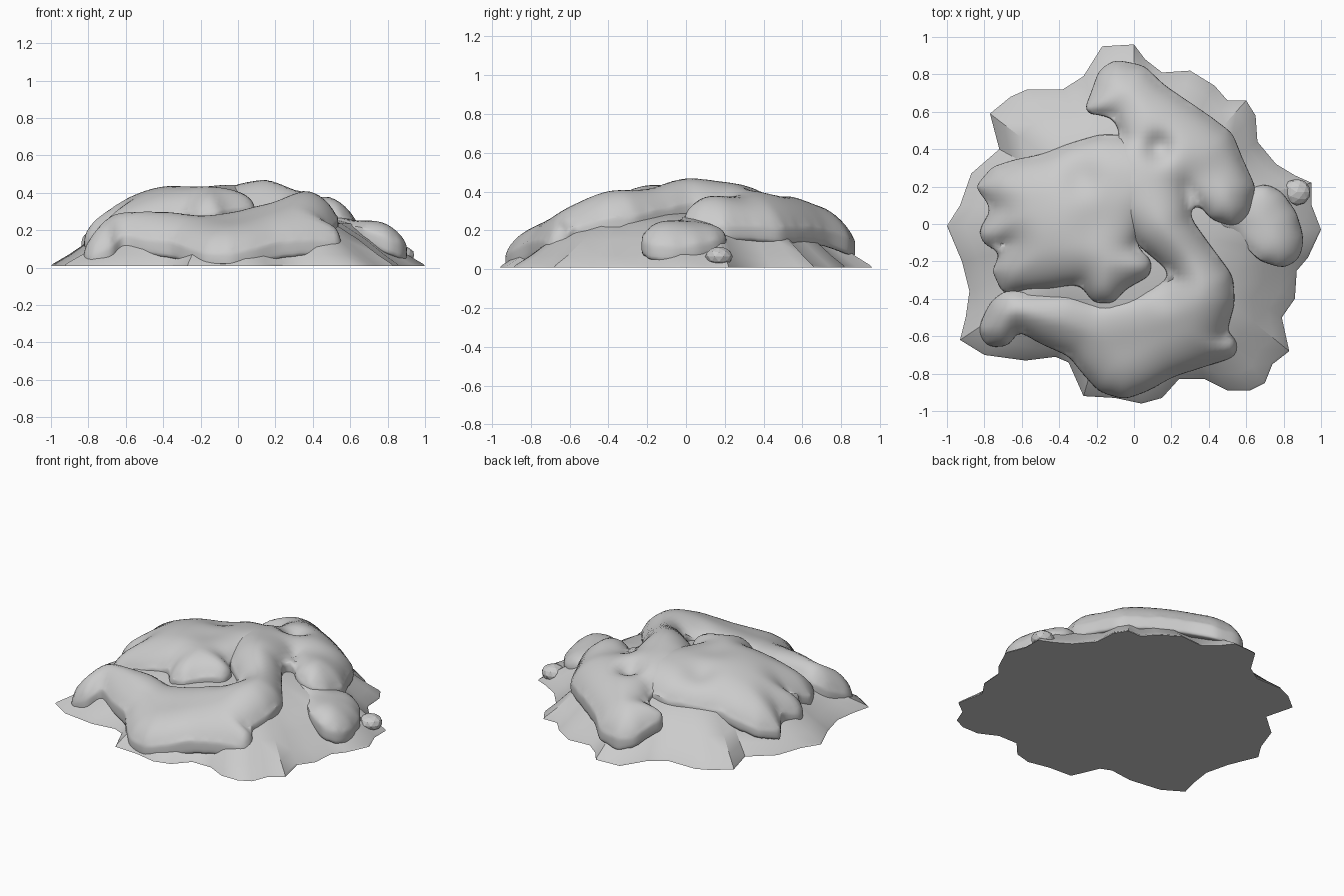
import bpy, bmesh, math
from mathutils import Vector
from mathutils.geometry import intersect_point_line

if "Cube" in bpy.data.objects:
    bpy.data.objects.remove(bpy.data.objects["Cube"])


def finish(name, bm):
    bmesh.ops.recalc_face_normals(bm, faces=bm.faces)
    me = bpy.data.meshes.new(name)
    bm.to_mesh(me)
    bm.free()
    ob = bpy.data.objects.new(name, me)
    bpy.context.collection.objects.link(ob)
    return ob


def smooth_by_angle(ob, angle=35):
    bpy.ops.object.select_all(action='DESELECT')
    ob.select_set(True)
    bpy.context.view_layer.objects.active = ob
    bpy.ops.object.shade_smooth_by_angle(angle=math.radians(angle))


# bumps and dents of the topping: x, y, radius, height
BUMPS = [(-.42, 0, .25, .03), (-.2, .0, .14, -.025), (.42, -.42, .2, .04),
         (.13, .41, .07, -.08), (-.28, .25, .1, -.04), (.42, .27, .1, -.02),
         (.2, 0, .15, .025), (.17, -.38, .08, -.02)]


def dome(x, y, extra=()):
    z = 0.46 - 0.27 * (x * x + y * y)
    for cx, cy, r, h in BUMPS + list(extra):
        z += h * math.exp(-((x - cx) ** 2 + (y - cy) ** 2) / r ** 2)
    return z


def edge_distance(p, pts):
    best = 9
    for i, b in enumerate(pts):
        q, t = intersect_point_line(p, pts[i - 1], b)
        q = pts[i - 1].lerp(b, min(1, max(0, t)))
        best = min(best, (p.xy - q.xy).length)
    return best


def fold(name, outline, thick, drop=0.0, extra=(), width=0.2, round_off=0.13):
    # flat slab, remeshed, pillowed towards its outline and draped over the dome
    pts = [Vector((x, y, 0)) for x, y in outline]
    bm = bmesh.new()
    vs = []
    for i, p in enumerate(pts):
        t = (pts[(i + 1) % len(pts)] - pts[i - 1]).normalized()
        q = p + Vector((-t.y, t.x, 0)) * 0.01      # outlines run clockwise
        vs.append(bm.verts.new((q.x, q.y, -thick)))
    face = bm.faces.new(vs)
    ext = bmesh.ops.extrude_face_region(bm, geom=[face])
    top = [v for v in ext["geom"] if isinstance(v, bmesh.types.BMVert)]
    bmesh.ops.translate(bm, vec=(0, 0, thick), verts=top)
    bmesh.ops.triangulate(bm, faces=bm.faces)
    ob = finish(name, bm)
    m = ob.modifiers.new("Remesh", 'REMESH')
    m.mode = 'VOXEL'
    m.voxel_size = 0.028
    s = ob.modifiers.new("Smooth", 'SMOOTH')
    s.factor = 0.5
    s.iterations = 8
    bpy.ops.object.select_all(action='DESELECT')
    bpy.context.view_layer.objects.active = ob
    ob.select_set(True)
    bpy.ops.object.convert(target='MESH')
    for v in ob.data.vertices:
        c = v.co
        k = 0.97 * (1 - min(1, edge_distance(Vector((c.x, c.y, 0)), pts) / width))
        level = min(1, max(0, 1 + c.z / thick))
        pillow = round_off * (1 - math.sqrt(1 - k * k)) * level
        c.z = max(0.02, c.z + dome(c.x, c.y, extra) - drop - pillow)
    # soften the pillowed edge
    s = ob.modifiers.new("Soften", 'SMOOTH')
    s.factor = 0.5
    s.iterations = 3
    smooth_by_angle(ob, 75)


# spread base with a ragged rim and a flat underside
rim = [(-.17, .95), (0, .96), (.06, .88), (.15, .81), (.30, .82), (.43, .74),
       (.50, .66), (.60, .66), (.65, .58), (.66, .44), (.76, .32), (.86, .26),
       (.95, .22), (.95, .1), (1, -.03), (.93, -.18), (.87, -.25), (.86, -.4),
       (.79, -.5), (.83, -.68), (.74, -.75), (.70, -.85), (.62, -.89), (.50, -.89),
       (.38, -.83), (.24, -.83), (.15, -.93), (.04, -.96), (-.1, -.93), (-.27, -.92),
       (-.35, -.74), (-.42, -.71), (-.58, -.73), (-.8, -.70), (-.93, -.62), (-.9, -.5),
       (-.88, -.36), (-.92, -.2), (-1, -.01), (-.93, .1), (-.87, .27), (-.72, .40),
       (-.77, .59), (-.66, .68), (-.57, .72), (-.38, .72), (-.27, .79)]
bm = bmesh.new()
rings = []
for f, z in [(1, .008), (.99, .02), (.91, .07), (.8, .15), (.65, .235), (.45, .28), (.2, .3)]:
    ring = []
    for x, y in rim:
        r = math.hypot(x, y)
        k = f * (r * f + 0.92 * (1 - f)) / r      # inner rings become round
        ring.append(bm.verts.new((x * k, y * k, z)))
    rings.append(ring)
n = len(rim)
for a, b in zip(rings, rings[1:]):
    for i in range(n):
        j = (i + 1) % n
        bm.faces.new((a[i], a[j], b[j], b[i]))
bm.faces.new(rings[0])
bm.faces.new(rings[-1])
smooth_by_angle(finish("spread_base", bm))

# long winding fold: back tip, right arm, centre ridge and front roll
fold("winding_fold", [
    (-.1, .87), (.05, .84), (.15, .74), (.4, .57), (.52, .48), (.57, .35), (.64, .2),
    (.61, .06), (.54, -.01), (.42, .03), (.28, .2), (.3, .02), (.4, -.12), (.52, -.28),
    (.53, -.42), (.48, -.6), (.55, -.62), (.55, -.7), (.45, -.73), (.2, -.81), (.08, -.88),
    (-.05, -.93), (-.18, -.89), (-.28, -.78), (-.34, -.7), (-.5, -.63), (-.62, -.56),
    (-.68, -.65), (-.78, -.65), (-.83, -.57), (-.76, -.42), (-.68, -.36), (-.55, -.38),
    (-.35, -.39), (-.2, -.43), (0, -.39), (.22, -.29), (.2, -.25), (.02, -.1), (-.09, .03),
    (-.15, .2), (-.12, .4), (-.06, .46), (-.1, .58), (-.27, .6), (-.22, .7), (-.18, .82)],
    0.2, extra=[(-.1, -.6, .36, -.09), (-.65, -.5, .15, .03)])

# broad lobed fold on the left, merging into the ridge
fold("left_fold", [
    (-.18, .47), (.1, .46), (.24, .35), (.2, .15), (.05, 0), (0, -.12), (.09, -.2),
    (.08, -.27), (-.05, -.34), (-.12, -.42), (-.22, -.41), (-.28, -.31), (-.55, -.35),
    (-.7, -.36), (-.75, -.25), (-.68, -.1), (-.78, -.12), (-.83, -.05), (-.75, .08),
    (-.84, .2), (-.75, .3), (-.62, .34), (-.5, .36), (-.35, .42)], 0.19, drop=0.01)

# low bun on the right and a small lump beside it
fold("right_bun", [
    (.55, .15), (.7, .21), (.78, .17), (.86, .06), (.9, -.08), (.88, -.18), (.8, -.23),
    (.68, -.19), (.55, -.07), (.46, -.02), (.44, .06)], 0.18, drop=0.025,
    extra=[(.6, .05, .2, -.07)], round_off=0.1)
bm = bmesh.new()
bmesh.ops.create_icosphere(bm, subdivisions=2, radius=0.075)
bmesh.ops.scale(bm, vec=(1, 0.95, 0.68), verts=bm.verts)
bmesh.ops.translate(bm, vec=(0.87, 0.17, 0.065), verts=bm.verts)
finish("small_lump", bm)
